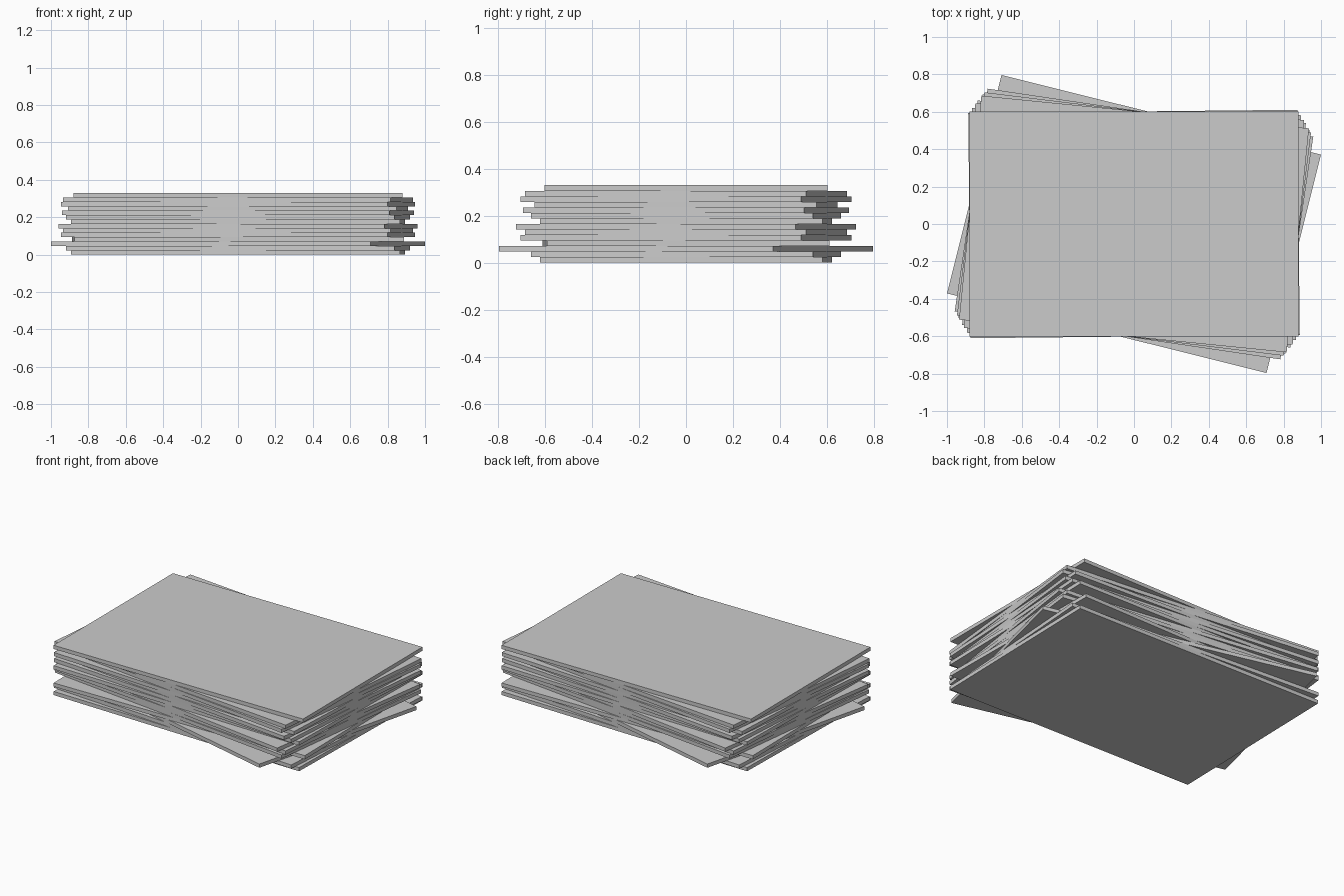
import bpy, math

if "Cube" in bpy.data.objects:
    bpy.data.objects.remove(bpy.data.objects["Cube"])

W, D, T = 1.76, 1.203, 0.0235   # sheet width, depth, thickness

# clockwise twist of each sheet in degrees, bottom to top
twists = [1.3, 3.9, 14.0, -0.6, 7.0, 5.7, 8.4, 1.3, 3.9, 6.2, 2.9, 7.0, 5.7, 0.0]

# stack of flat sheets
for i, a in enumerate(twists):
    bpy.ops.mesh.primitive_cube_add(size=1, location=(0, 0, T * (i + 0.5)),
                                    rotation=(0, 0, -math.radians(a)))
    sheet = bpy.context.object
    sheet.name = f"sheet_{i + 1}"
    sheet.scale = (W, D, T)
